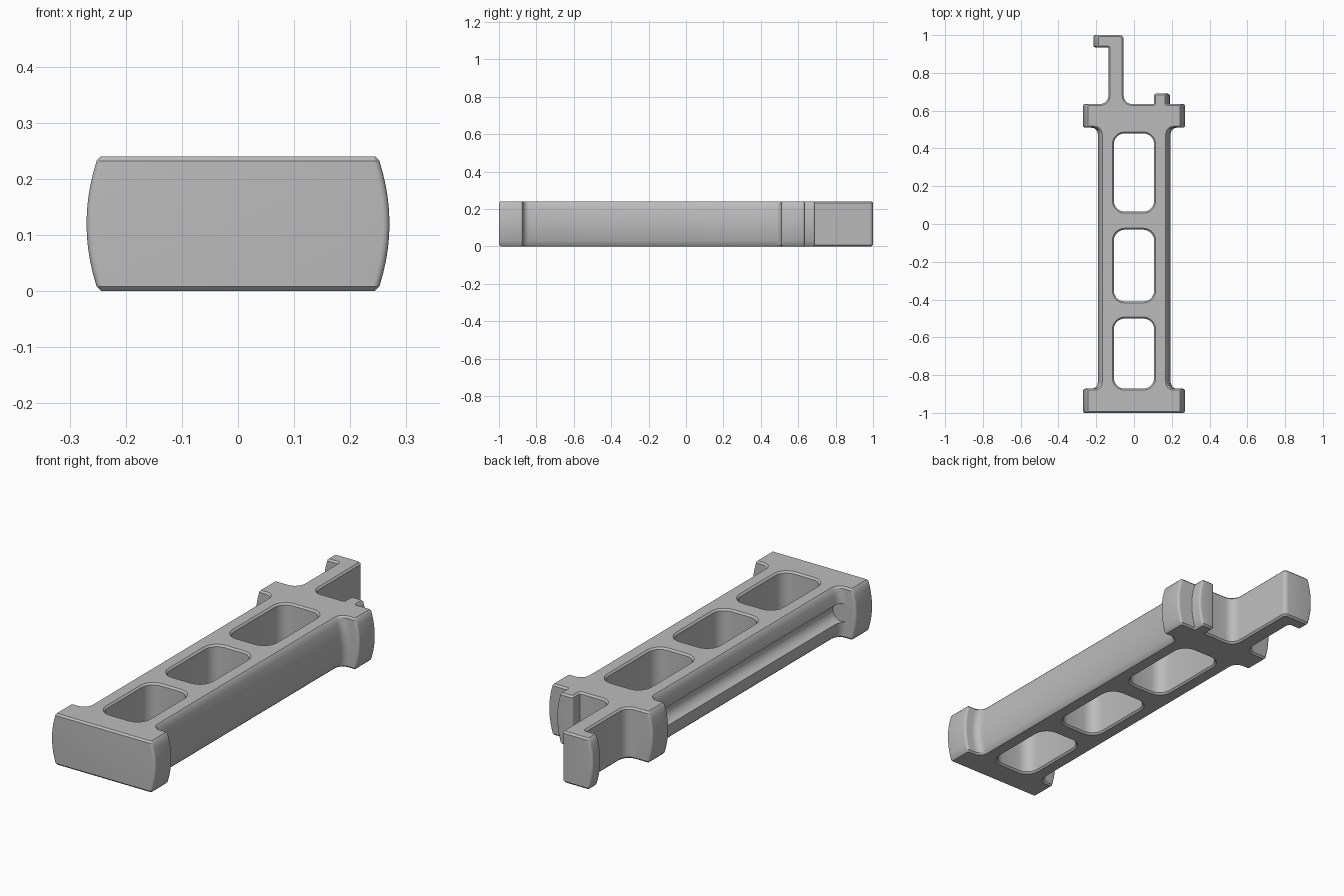
import bpy, bmesh, math
from mathutils import Vector

cube = bpy.data.objects.get("Cube")
if cube:
    bpy.data.objects.remove(cube, do_unlink=True)

HEIGHT, CHAMFER, BULGE = 0.24, 0.008, 0.018
SEGMENTS = 6


def rounded(corners, inset, squeeze):
    """Round each corner of an outline, shrunk into the material by inset;
    outer side walls are pulled in by squeeze."""
    points = []
    count = len(corners)
    for i, (x, y, r) in enumerate(corners):
        p = Vector((x, y))
        a = (p - Vector(corners[i - 1][:2])).normalized()
        b = (Vector(corners[(i + 1) % count][:2]) - p).normalized()
        turn = a.x * b.y - a.y * b.x
        # move the corner along both inward normals
        p += inset * Vector((-a.y - b.y, a.x + b.x))
        if abs(x) > 0.18:
            p.x -= math.copysign(squeeze, x)
        r = max(r - inset * (1 if turn > 0 else -1), 0.002)
        centre = p - a * r + b * r
        for k in range(SEGMENTS):
            t = math.pi / 2 * k / (SEGMENTS - 1)
            points.append(centre - b * r * math.cos(t) + a * r * math.sin(t))
    return points


def window(y0, y1, w=0.107, r=0.058):
    return [(-w, y0, r), (-w, y1, r), (w, y1, r), (w, y0, r)]


# Plan outline: front cap, body, rear cap, nub and hooked arm
S, F = 0.012, 0.035
outline = [
    (-0.27, -1, S), (0.27, -1, S), (0.27, -0.872, S),
    (0.194, -0.872, F), (0.194, 0.51, F), (0.27, 0.51, S), (0.27, 0.635, S),
    (0.19, 0.635, 0.003), (0.19, 0.69, S), (0.105, 0.69, S), (0.105, 0.635, 0.003),
    (-0.055, 0.635, 0.045), (-0.055, 1, 0.02), (-0.215, 1, S), (-0.215, 0.935, S),
    (-0.135, 0.935, 0.006), (-0.135, 0.635, 0.045), (-0.27, 0.635, S), (-0.27, 0.51, S),
    (-0.194, 0.51, F), (-0.194, -0.872, F), (-0.27, -0.872, S),
]
loops = [outline, window(0.065, 0.48), window(-0.41, -0.03), window(-0.872, -0.5)]

# Heights of the stacked rings, with chamfers at both ends
steps = 10
levels = [(0, CHAMFER)]
for k in range(steps + 1):
    levels.append((CHAMFER + (HEIGHT - 2 * CHAMFER) * k / steps, 0))
levels.append((HEIGHT, CHAMFER))

bm = bmesh.new()
end_edges = {0: [], len(levels) - 1: []}
for loop in loops:
    rings = []
    for z, inset in levels:
        squeeze = BULGE * min(1, abs(z / HEIGHT * 2 - 1) / 0.93) ** 2
        rings.append([bm.verts.new((p.x, p.y, z)) for p in rounded(loop, inset, squeeze)])
    n = len(rings[0])
    for low, high in zip(rings, rings[1:]):
        for i in range(n):
            j = (i + 1) % n
            bm.faces.new((low[i], low[j], high[j], high[i]))
    for level, edges in end_edges.items():
        ring = rings[level]
        edges += [bm.edges.get((ring[i], ring[(i + 1) % n])) for i in range(n)]
for edges in end_edges.values():
    bmesh.ops.triangle_fill(bm, edges=edges, use_beauty=True)
bmesh.ops.recalc_face_normals(bm, faces=bm.faces)
mesh = bpy.data.meshes.new("frame")
bm.to_mesh(mesh)
bm.free()
frame = bpy.data.objects.new("frame", mesh)
bpy.context.collection.objects.link(frame)

# Round groove along one side of the body
bpy.ops.mesh.primitive_cylinder_add(
    vertices=40, radius=0.045, depth=1.386,
    location=(-0.195, -0.181, HEIGHT / 2), rotation=(math.pi / 2, 0, 0))
cutter = bpy.context.object
cutter.name = "groove_cutter"
cutter.hide_render = True
cut = frame.modifiers.new("groove", 'BOOLEAN')
cut.operation, cut.solver, cut.object = 'DIFFERENCE', 'EXACT', cutter

bpy.ops.object.select_all(action='DESELECT')
frame.select_set(True)
bpy.context.view_layer.objects.active = frame
bpy.ops.object.modifier_apply(modifier=cut.name)
bpy.data.objects.remove(cutter, do_unlink=True)

# Single plain grey
grey = bpy.data.materials.new("plain_grey")
grey.use_nodes = True
grey.diffuse_color = (0.5, 0.5, 0.5, 1)
grey.node_tree.nodes["Principled BSDF"].inputs["Base Color"].default_value = (0.5, 0.5, 0.5, 1)
frame.data.materials.clear()
frame.data.materials.append(grey)
bpy.ops.object.shade_smooth_by_angle(angle=math.radians(30))
